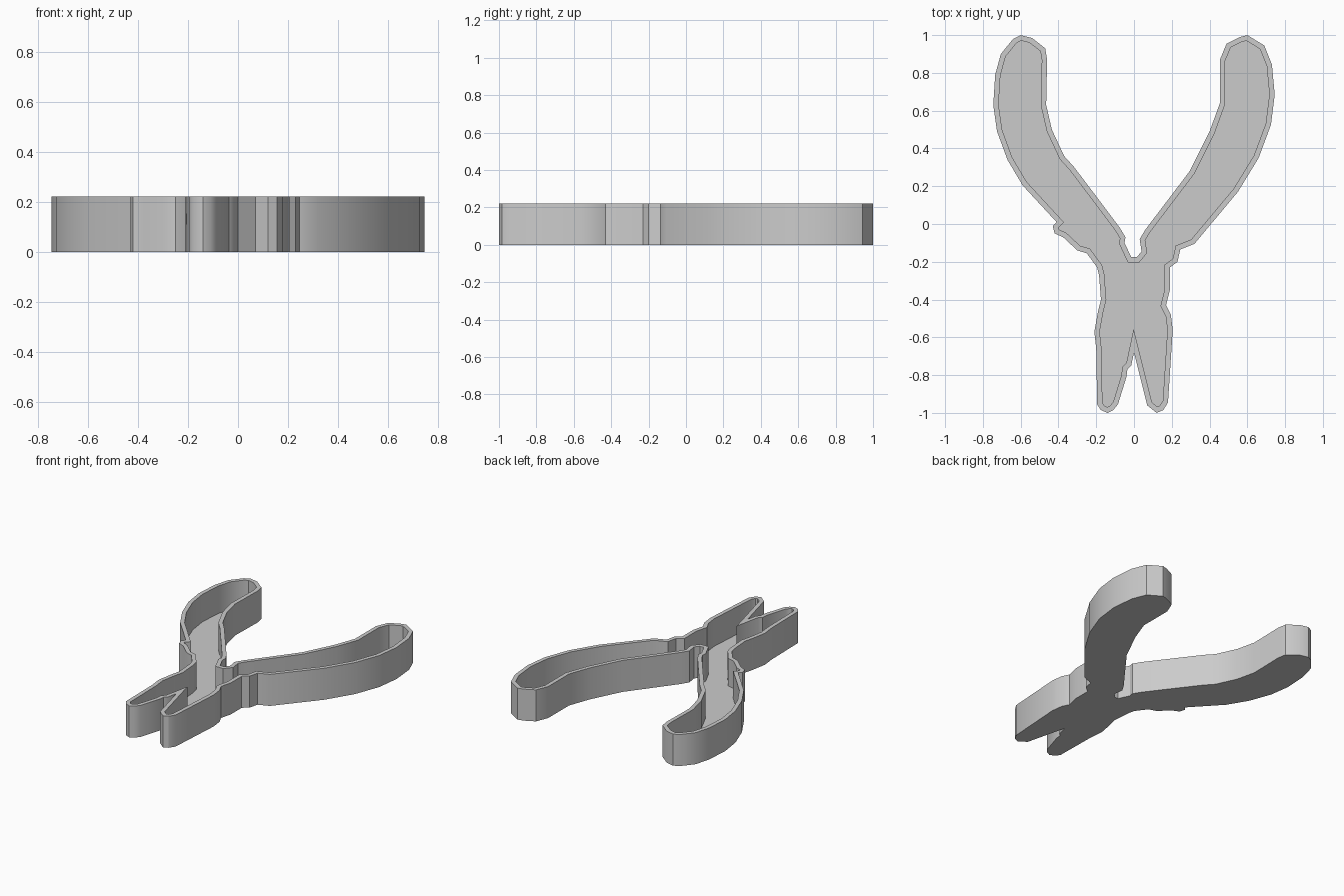
import bpy
import bmesh
from mathutils import Vector

HEIGHT = 0.22
WALL = 0.028
FLOOR = 0.028

# Outline of the tray, going clockwise from the cleft between the jaws
RIGHT_JAW = [
    (0, -.68), (-.015, -.75), (-.035, -.77), (-.04, -.81), (-.085, -.955),
    (-.11, -.985), (-.14, -1), (-.175, -.985), (-.195, -.955), (-.2, -.66),
    (-.21, -.57), (-.19, -.46), (-.175, -.4), (-.185, -.27), (-.195, -.23)]
RIGHT_HANDLE = [
    (-.25, -.155), (-.3, -.14), (-.375, -.07), (-.42, -.05), (-.43, -.01),
    (-.41, .01), (-.59, .205), (-.67, .34), (-.725, .49), (-.745, .63),
    (-.735, .79), (-.705, .9), (-.64, .98), (-.6, 1), (-.54, .985),
    (-.47, .93), (-.46, .87), (-.465, .63), (-.435, .5), (-.37, .36),
    (-.32, .305), (-.18, .12), (-.075, -.02), (-.045, -.07), (-.05, -.1),
    (-.015, -.175)]
LEFT_HANDLE = [
    (.015, -.175), (.04, -.145), (.03, -.08), (.06, -.03), (.295, .28),
    (.4, .49), (.455, .64), (.455, .87), (.49, .955), (.56, .99), (.6, 1),
    (.69, .945), (.73, .845), (.745, .685), (.725, .525), (.66, .35),
    (.55, .17), (.32, -.105), (.245, -.135), (.23, -.2)]
LEFT_JAW = [
    (.19, -.23), (.19, -.35), (.17, -.43), (.195, -.48), (.205, -.56),
    (.18, -.945), (.155, -.985), (.12, -1), (.07, -.96)]


def inset_outline(points, distance):
    """Move every corner inward along its mitre so the wall is even."""
    result = []
    for i, corner in enumerate(points):
        before = (corner - points[i - 1]).normalized()
        after = (points[(i + 1) % len(points)] - corner).normalized()
        normal_a = Vector((before.y, -before.x))
        normal_b = Vector((after.y, -after.x))
        mitre = (normal_a + normal_b).normalized()
        result.append(corner + mitre * distance / mitre.dot(normal_a))
    return result


def add_ring(bm, points, z):
    return [bm.verts.new((p.x, p.y, z)) for p in points]


def bridge(bm, lower, upper):
    for i in range(len(lower)):
        bm.faces.new((lower[i - 1], lower[i], upper[i], upper[i - 1]))


# Plain grey plastic
grey = bpy.data.materials.new("grey plastic")
grey.use_nodes = True
colour = (0.6, 0.6, 0.6, 1)
grey.diffuse_color = colour
shader = next(n for n in grey.node_tree.nodes if n.type == 'BSDF_PRINCIPLED')
shader.inputs["Base Color"].default_value = colour

default_cube = bpy.data.objects.get("Cube")
if default_cube:
    bpy.data.objects.remove(default_cube, do_unlink=True)

# Open tray: underside, outer wall, rim, inner wall and floor
outer = [Vector(p) for p in RIGHT_JAW + RIGHT_HANDLE + LEFT_HANDLE + LEFT_JAW]
inner = inset_outline(outer, WALL)
bm = bmesh.new()
rings = [add_ring(bm, outer, 0), add_ring(bm, outer, HEIGHT),
         add_ring(bm, inner, HEIGHT), add_ring(bm, inner, FLOOR)]
for lower, upper in zip(rings, rings[1:]):
    bridge(bm, lower, upper)
caps = [bm.faces.new(rings[0]), bm.faces.new(rings[-1])]
bmesh.ops.recalc_face_normals(bm, faces=bm.faces)
bmesh.ops.triangulate(bm, faces=caps, ngon_method='EAR_CLIP')

mesh = bpy.data.meshes.new("pliers_tray")
bm.to_mesh(mesh)
bm.free()
mesh.materials.append(grey)
tray = bpy.data.objects.new("pliers_tray", mesh)
bpy.context.collection.objects.link(tray)

# Smooth the curved walls and keep the rims crisp
bpy.ops.object.select_all(action='DESELECT')
tray.select_set(True)
bpy.context.view_layer.objects.active = tray
bpy.ops.object.shade_smooth_by_angle(angle=0.6)
